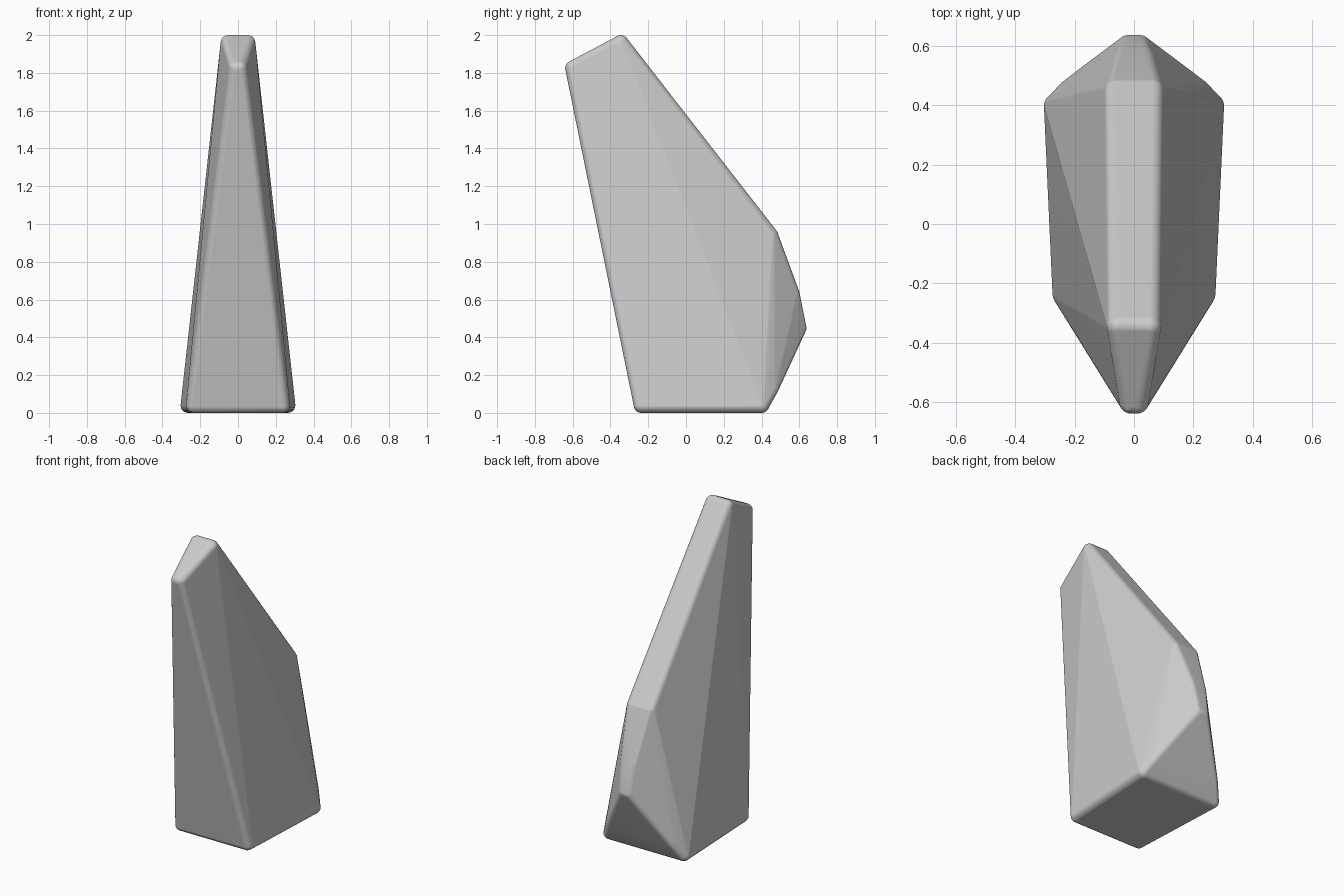
import bpy
import bmesh
from mathutils import Matrix

if "Cube" in bpy.data.objects:
    bpy.data.objects.remove(bpy.data.objects["Cube"])

R = 0.04  # edge rounding radius

# Centres of the rounded corners (right half, mirrored in x)
corners = [
    (0.235, -0.237, 0.04),   # base, front
    (0.264, 0.400, 0.04),    # base, back
    (0.215, 0.450, 0.13),    # lower back shoulder
    (0.018, 0.598, 0.45),    # rear point
    (0.030, 0.562, 0.63),    # rear ridge
    (0.062, 0.448, 0.94),    # rear bend
    (0.052, -0.345, 1.96),   # top, back
    (0.010, -0.600, 1.825),  # top, front
]

# Small spheres at each corner, wrapped by a hull, give a rounded faceted wedge
bm = bmesh.new()
for x, y, z in corners:
    for side in (-1, 1):
        bmesh.ops.create_icosphere(bm, subdivisions=3, radius=R,
                                   matrix=Matrix.Translation((side * x, y, z)))
hull = bmesh.ops.convex_hull(bm, input=bm.verts[:], use_existing_faces=False)
junk = {v for v in hull["geom_interior"] + hull["geom_unused"]
        if isinstance(v, bmesh.types.BMVert)}
bmesh.ops.delete(bm, geom=list(junk), context='VERTS')
bmesh.ops.recalc_face_normals(bm, faces=bm.faces[:])

mesh = bpy.data.meshes.new("wedge_body")
bm.to_mesh(mesh)
bm.free()
body = bpy.data.objects.new("wedge_body", mesh)
bpy.context.collection.objects.link(body)

# Smooth rounded edges, flat-looking large faces
bpy.context.view_layer.objects.active = body
body.select_set(True)
bpy.ops.object.shade_smooth_by_angle(angle=0.6)
weighted = body.modifiers.new("weighted_normals", 'WEIGHTED_NORMAL')
weighted.keep_sharp = True
